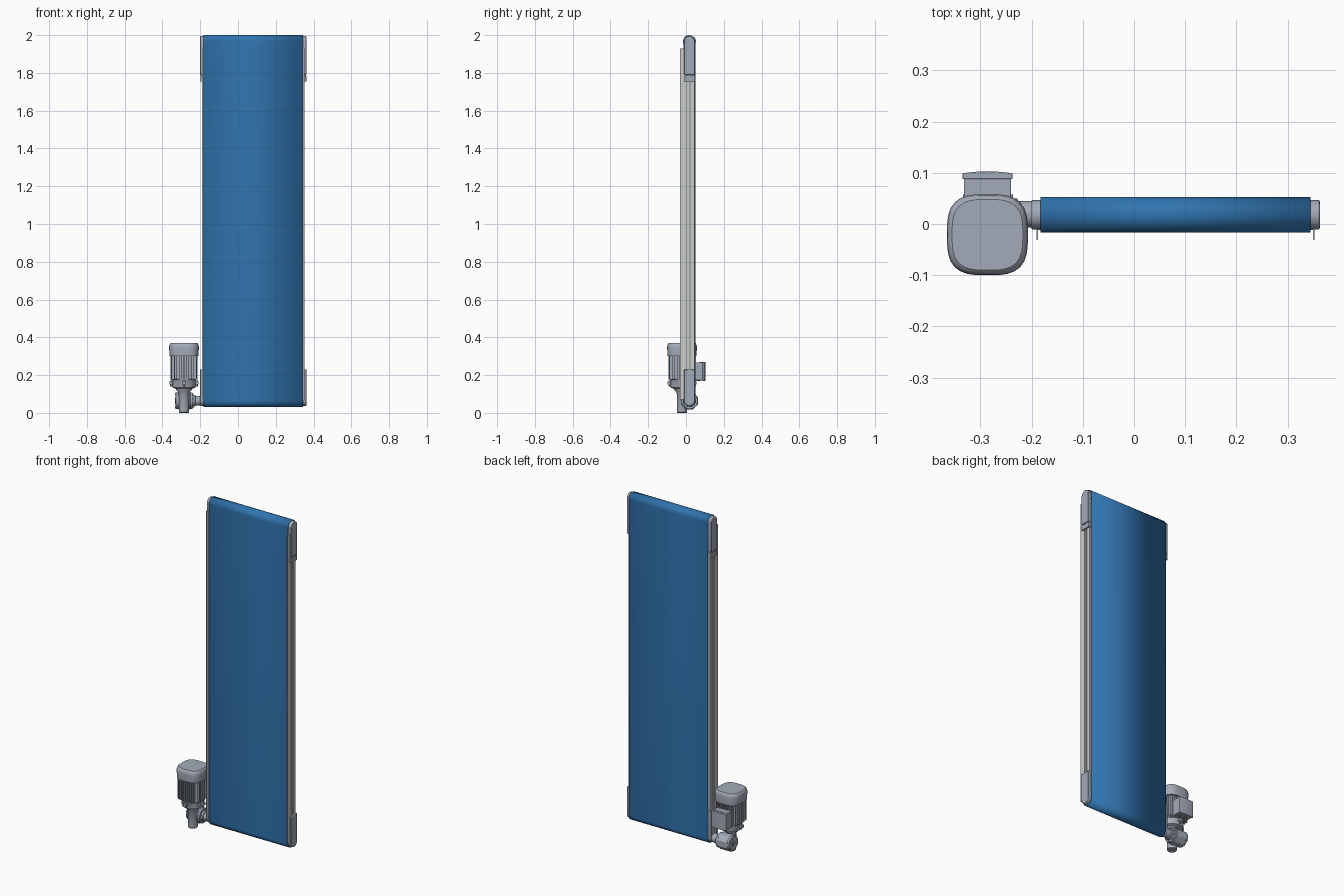
import bpy, bmesh, math

if "Cube" in bpy.data.objects:
    bpy.data.objects.remove(bpy.data.objects["Cube"])


def material(name, rgb):
    m = bpy.data.materials.new(name)
    m.diffuse_color = (*rgb, 1)
    m.use_nodes = True
    m.node_tree.nodes["Principled BSDF"].inputs["Base Color"].default_value = m.diffuse_color
    return m


BLUE = material("belt blue", (0.03, 0.175, 0.43))
GREY = material("machine grey", (0.37, 0.41, 0.48))
ALU = material("rail aluminium", (0.60, 0.61, 0.61))
DARK = material("slot grey", (0.22, 0.22, 0.22))


def place(axis, p, d):
    """Put a 2D section point at distance d along the axis."""
    return {'x': (d, p[0], p[1]), 'y': (p[0], d, p[1]), 'z': (p[0], p[1], d)}[axis]


def loft(axis, *levels):
    """Solid from (distance, section) pairs."""
    return [[place(axis, p, d) for p in sec] for d, sec in levels]


def prism(axis, sec, lo, hi):
    return loft(axis, (lo, sec), (hi, sec))


def box(x0, x1, y0, y1, z0, z1):
    return prism('z', [(x0, y0), (x1, y0), (x1, y1), (x0, y1)], z0, z1)


def ngon(cx, cy, r, n=32, power=2.0, turn=0.0):
    """Circle, polygon or (power > 2) rounded square."""
    pts = []
    for i in range(n):
        a = 2 * math.pi * i / n + turn
        c, s = math.cos(a), math.sin(a)
        k = r / (abs(c) ** power + abs(s) ** power) ** (1 / power)
        pts.append((cx + k * c, cy + k * s))
    return pts


def part(name, mat, *solids, bevel=0.0):
    bm = bmesh.new()
    for rings in solids:
        vs = [[bm.verts.new(p) for p in ring] for ring in rings]
        n = len(vs[0])
        for a, b in zip(vs, vs[1:]):
            for i in range(n):
                j = (i + 1) % n
                bm.faces.new((a[i], a[j], b[j], b[i]))
        bm.faces.new(vs[0])
        bm.faces.new(vs[-1])
    bmesh.ops.recalc_face_normals(bm, faces=bm.faces)
    me = bpy.data.meshes.new(name)
    bm.to_mesh(me)
    bm.free()
    me.materials.append(mat)
    ob = bpy.data.objects.new(name, me)
    bpy.context.collection.objects.link(ob)
    if bevel:
        mod = ob.modifiers.new("bevel", 'BEVEL')
        mod.width, mod.segments, mod.limit_method = bevel, 2, 'ANGLE'
    bpy.ops.object.select_all(action='DESELECT')
    ob.select_set(True)
    bpy.context.view_layer.objects.active = ob
    bpy.ops.object.shade_smooth_by_angle(angle=math.radians(35))
    return ob


# ---- conveyor ----
YC, R = 0.018, 0.035             # belt centre line and roller radius
Z0, Z1 = 0.065, 1.965            # roller centres
X0, X1 = -0.182, 0.344           # belt edges
XM = (X0 + X1) / 2


def stadium(r, n=24):
    top = [(YC + r * math.cos(math.pi * i / n), Z1 + r * math.sin(math.pi * i / n)) for i in range(n + 1)]
    low = [(YC - r * math.cos(math.pi * i / n), Z0 - r * math.sin(math.pi * i / n)) for i in range(n + 1)]
    return top + low


# belt: hollow loop with thickness
bm = bmesh.new()
rings = [[bm.verts.new((x, *p)) for p in stadium(R)] for x in (X0, X1)]
n = len(rings[0])
for i in range(n):
    j = (i + 1) % n
    bm.faces.new((rings[0][i], rings[0][j], rings[1][j], rings[1][i]))
bmesh.ops.recalc_face_normals(bm, faces=bm.faces)
me = bpy.data.meshes.new("belt")
bm.to_mesh(me)
bm.free()
me.materials.append(BLUE)
belt = bpy.data.objects.new("belt", me)
bpy.context.collection.objects.link(belt)
sol = belt.modifiers.new("thickness", 'SOLIDIFY')
sol.thickness, sol.offset = 0.003, -1
bpy.context.view_layer.objects.active = belt
belt.select_set(True)
bpy.ops.object.shade_smooth_by_angle(angle=math.radians(35))

# slider bed and rollers inside the belt
part("slider_bed", ALU, box(X0 + 0.004, X1 - 0.004, YC - 0.030, YC + 0.030, 0.11, 1.92))
for name, z in (("drive_roller", Z0), ("tail_roller", Z1)):
    part(name, GREY, prism('x', ngon(YC, z, R - 0.0035), X0 + 0.002, X1 - 0.002))


def side_x(side, out):
    """x at a distance outward from the belt edge."""
    return XM + side * ((X1 - X0) / 2 + out)


for side, tag in ((-1, "left"), (1, "right")):
    def sbox(a, b, *rest):
        xa, xb = sorted((side_x(side, a), side_x(side, b)))
        return box(xa, xb, *rest)

    # grooved side rail with a thin lip toward the front
    prof = [(-0.012, -0.012), (0.005, -0.012), (0.005, -0.031), (0.008, -0.031),
            (0.008, 0.001), (0.002, 0.001), (0.002, 0.007), (0.008, 0.007),
            (0.008, 0.017), (0.002, 0.017), (0.002, 0.023), (0.008, 0.023),
            (0.008, 0.044), (-0.012, 0.044)]
    part(tag + "_rail", ALU, prism('z', [(side_x(side, o), y) for o, y in prof], 0.07, 1.93))
    part(tag + "_rail_slots", DARK,
         *[sbox(0.001, 0.003, y, y + 0.005, 0.08, 1.92) for y in (0.0015, 0.0175)])

    # rounded end caps
    r, steps = 0.0285, 16
    xa, xb = sorted((side_x(side, -0.004), side_x(side, 0.0185)))
    for pos, zc, flat, up in (("top", 1.966, 1.79, 1), ("bottom", 0.066, 0.23, -1)):
        sec = [(YC + r * math.cos(math.pi * i / steps),
                zc + up * r * math.sin(math.pi * i / steps)) for i in range(steps + 1)]
        sec += [(YC - r, flat), (YC + r, flat)]
        part(f"{tag}_{pos}_cap", GREY, prism('x', sec, xa, xb), bevel=0.003)

    # belt tension bracket below the top cap
    part(tag + "_tension_bracket", GREY,
         sbox(0.0, 0.0175, YC - 0.029, YC + 0.029, 1.755, 1.784),
         sbox(0.0, 0.011, YC - 0.024, YC + 0.024, 1.78, 1.80), bevel=0.001)
    part(tag + "_tension_bolts", DARK,
         *[prism('z', ngon(side_x(side, 0.0135), YC + o, 0.0035, 6), 1.783, 1.792) for o in (-0.014, 0.014)])

# ---- gear motor ----
MX, MY = -0.286, -0.021          # motor axis


def msec(r, power=3.2, n=40):
    return ngon(MX, MY, r, n, power)


# fan cover
part("fan_cover", GREY, loft('z', (0.302, msec(0.076)), (0.345, msec(0.079)), (0.357, msec(0.0775)),
                             (0.366, msec(0.074)), (0.370, msec(0.069))))
# finned motor body
fins = []
for i in range(-4, 5):
    o = i * 0.0125
    e = 0.071 * (1 - abs(o / 0.071) ** 4) ** 0.25
    fins.append(box(MX - e, MX + e, MY + o - 0.0015, MY + o + 0.0015, 0.178, 0.303))
    fins.append(box(MX + o - 0.0015, MX + o + 0.0015, MY - e, MY + e, 0.178, 0.303))
part("motor_body", GREY, prism('z', msec(0.059), 0.17, 0.305))
part("motor_fins", GREY, *fins)
# motor flange, neck and clamping lugs
part("motor_flange", GREY, loft('z', (0.118, msec(0.040, 2)), (0.128, msec(0.044, 2)), (0.134, msec(0.060, 2)),
                                (0.172, msec(0.064, 2)), (0.180, msec(0.066, 3))))
lugs = []
for dx, dy in ((1, 0), (-1, 0), (0, 1), (0, -1)):
    x, y = MX + dx * 0.067, MY + dy * 0.067
    lugs.append(box(x - 0.010, x + 0.010, y - 0.010, y + 0.010, 0.150, 0.167))
    lugs.append(prism('z', ngon(x, y, 0.006, 6), 0.140, 0.172))
part("flange_lugs", GREY, *lugs)

# terminal box at the back
tx0, tx1 = -0.335, -0.237
lid = [(tx0, 0.088), (tx1, 0.088), (tx1, 0.099)]
lid += [(tx1 + (tx0 - tx1) * t / 6, 0.099 + 0.004 * math.sin(math.pi * t / 6)) for t in range(1, 6)]
lid += [(tx0, 0.099)]
part("terminal_box", GREY, box(tx0 + 0.003, tx1 - 0.003, 0.035, 0.089, 0.172, 0.268), bevel=0.002)
part("terminal_box_lid", GREY, prism('z', lid, 0.170, 0.270), bevel=0.0015)
part("terminal_box_panel", GREY, box(-0.320, -0.250, 0.072, 0.087, 0.266, 0.2705))
part("cable_glands", DARK, *[prism('z', ngon(x, 0.066, 0.011, 20), 0.168, 0.175) for x in (-0.305, -0.267)])

# worm gearbox
GY, GZ = 0.019, 0.064
part("worm_housing", GREY, loft('z', (0.0, msec(0.024, 2)), (0.004, msec(0.027, 2)), (0.105, msec(0.028, 2)),
                                (0.120, msec(0.038, 2))))
part("gear_housing", GREY, prism('x', ngon(GY, GZ, 0.049, 8, turn=math.pi / 8), -0.318, -0.252), bevel=0.003)
covers, bolts = [], []
for x0, x1, bx0, bx1 in ((-0.330, -0.316, -0.334, -0.328), (-0.254, -0.240, -0.242, -0.236)):
    covers.append(prism('x', ngon(GY, GZ, 0.044), x0, x1))
    for k in range(8):
        a = math.pi * (k + 0.5) / 4
        bolts.append(prism('x', ngon(GY + 0.037 * math.cos(a), GZ + 0.037 * math.sin(a), 0.004, 6), bx0, bx1))
part("gearbox_covers", GREY, *covers, bevel=0.002)
part("gearbox_bolts", GREY, *bolts)
part("gearbox_bore", DARK, prism('x', ngon(GY, GZ, 0.014), -0.333, -0.329))
# output hub into the drive roller
part("output_hub", GREY, loft('x', (-0.242, ngon(GY, GZ, 0.031)), (-0.228, ngon(GY, GZ, 0.031)),
                              (-0.226, ngon(GY, GZ, 0.026)), (-0.198, ngon(GY, GZ, 0.026))))
